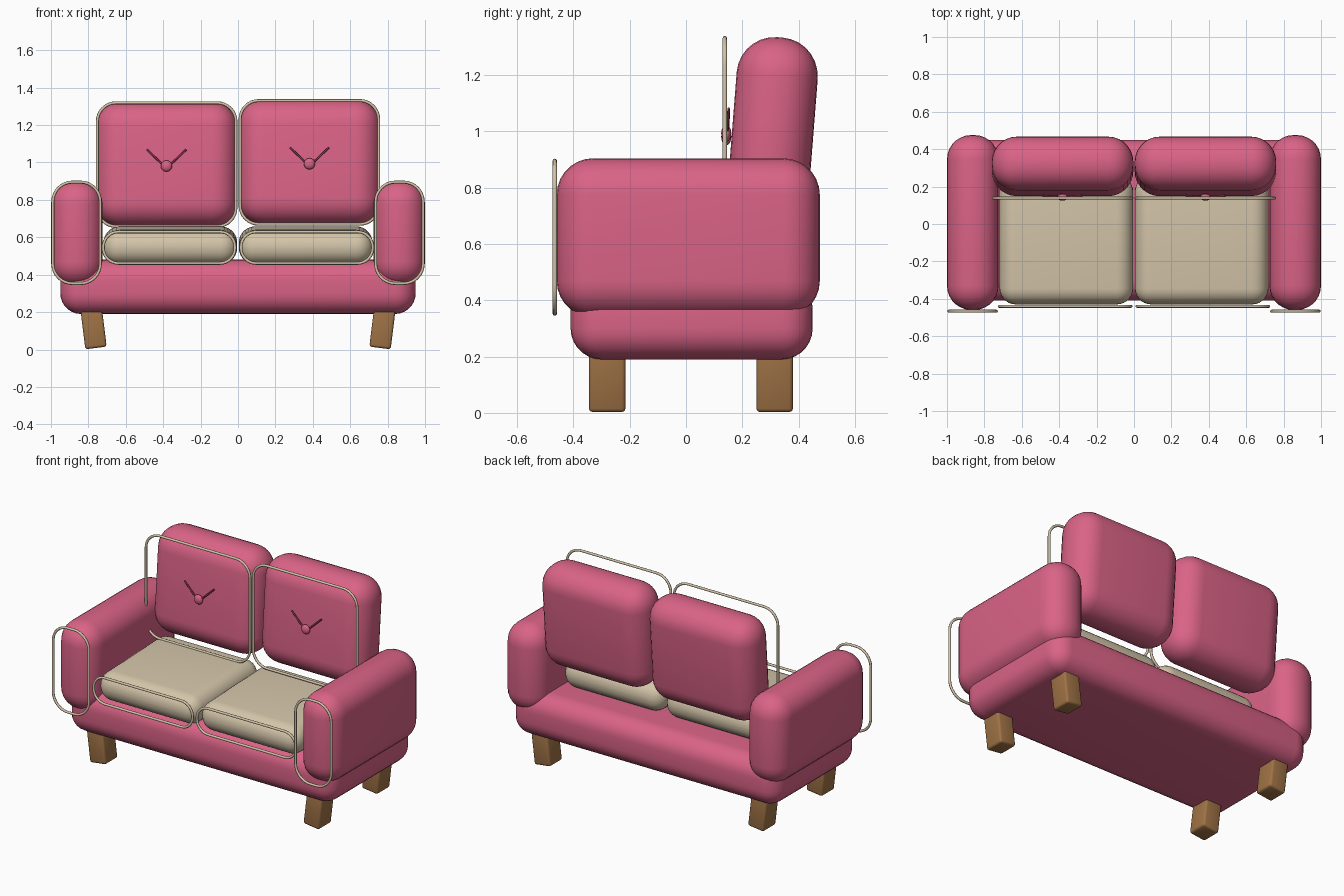
import bpy, bmesh, math
from mathutils import Matrix, Vector

if "Cube" in bpy.data.objects:
    bpy.data.objects.remove(bpy.data.objects["Cube"])


def material(name, rgb):
    m = bpy.data.materials.new(name)
    m.diffuse_color = (*rgb, 1)
    m.use_nodes = True
    m.node_tree.nodes["Principled BSDF"].inputs["Base Color"].default_value = m.diffuse_color
    return m


PINK = material("pink fabric", (0.70, 0.125, 0.24))
DARK = material("dark pink thread", (0.30, 0.04, 0.09))
BEIGE = material("beige fabric", (0.66, 0.56, 0.40))
WOOD = material("brown wood", (0.35, 0.17, 0.06))


def add_mesh(name, bm, mat):
    me = bpy.data.meshes.new(name)
    bm.to_mesh(me)
    bm.free()
    me.materials.append(mat)
    ob = bpy.data.objects.new(name, me)
    bpy.context.collection.objects.link(ob)
    for p in me.polygons:
        p.use_smooth = True
    return ob


def soft_box(name, center, size, bevel, mat, rot=(0, 0, 0), segments=7):
    """Box with rounded edges, optionally tilted."""
    bm = bmesh.new()
    bmesh.ops.create_cube(bm, size=1)
    bmesh.ops.scale(bm, vec=size, verts=bm.verts)
    bmesh.ops.bevel(bm, geom=bm.edges[:], offset=bevel, segments=segments,
                    profile=0.5, affect='EDGES', clamp_overlap=True)
    ob = add_mesh(name, bm, mat)
    ob.location = center
    ob.rotation_euler = rot
    return ob


def tube(name, points, radius, mat, cyclic=False):
    """Round cord along a path."""
    cu = bpy.data.curves.new(name, 'CURVE')
    cu.dimensions = '3D'
    cu.bevel_depth = radius
    cu.bevel_resolution = 2
    cu.use_fill_caps = True
    sp = cu.splines.new('POLY')
    sp.points.add(len(points) - 1)
    for p, co in zip(sp.points, points):
        p.co = (*co, 1)
    sp.use_cyclic_u = cyclic
    sp.use_smooth = True
    cu.materials.append(mat)
    ob = bpy.data.objects.new(name, cu)
    bpy.context.collection.objects.link(ob)
    return ob


def piping(name, x0, x1, z0, z1, y, corner):
    """Rounded rectangular cord loop facing the front."""
    r = 0.008
    x0, x1, z0, z1 = x0 + r, x1 - r, z0 + r, z1 - r
    pts = []
    for cx, cz, start in ((x1 - corner, z1 - corner, 0), (x0 + corner, z1 - corner, 90),
                          (x0 + corner, z0 + corner, 180), (x1 - corner, z0 + corner, 270)):
        for i in range(9):
            a = math.radians(start + i * 90 / 8)
            pts.append((cx + corner * math.cos(a), y, cz + corner * math.sin(a)))
    tube(name, pts, r, BEIGE, cyclic=True)


# Base
soft_box("base", (0, 0.02, 0.335), (1.9, 0.86, 0.29), 0.11, PINK)

for s, side in ((-1, "left"), (1, "right")):
    # Arm with front cord
    soft_box(side + "_arm", (0.862 * s, 0.008, 0.622), (0.276, 0.935, 0.565), 0.13, PINK)
    xs = sorted((0.728 * s, 0.998 * s))
    piping(side + "_arm_piping", *xs, 0.345, 0.903, -0.466, 0.105)

    # Seat cushion, slightly raised at the back
    soft_box(side + "_seat_cushion", (0.362 * s, -0.085, 0.557), (0.715, 0.69, 0.185),
             0.088, BEIGE, (math.radians(2), 0, 0))
    xs = sorted((0.008 * s, 0.728 * s))
    piping(side + "_seat_piping", *xs, 0.453, 0.637, -0.44, 0.08)

    # Leaning back cushion with cord, button and tucks
    top = 1.333 + 0.006 * s
    cz = top - 0.338
    soft_box(side + "_back_cushion", (0.382 * s, 0.308, cz), (0.757, 0.288, 0.668),
             0.135, PINK, (math.radians(-4.5), 0, 0))
    xs = sorted((0.003 * s, 0.76 * s))
    piping(side + "_back_piping", *xs, top - 0.677, top, 0.138, 0.1)

    bx, bz = 0.382 * s, cz - 0.008
    bm = bmesh.new()
    bmesh.ops.create_uvsphere(bm, u_segments=20, v_segments=12, radius=0.03)
    bmesh.ops.scale(bm, vec=(1, 0.6, 1), verts=bm.verts)
    add_mesh(side + "_button", bm, PINK).location = (bx, 0.143, bz)
    for d in (-1, 1):
        tube(side + "_tuck", [(bx + 0.018 * d, 0.146, bz + 0.005),
                              (bx + 0.055 * d, 0.149, bz + 0.04),
                              (bx + 0.105 * d, 0.152, bz + 0.088)], 0.005, DARK)

    # Legs, angled inward at the foot
    for y, end in ((-0.28, "front"), (0.315, "back")):
        soft_box(f"{side}_{end}_leg", (0.773 * s, y, 0.12), (0.115, 0.13, 0.225),
                 0.014, WOOD, (0, math.radians(7 * s), 0), 3)
